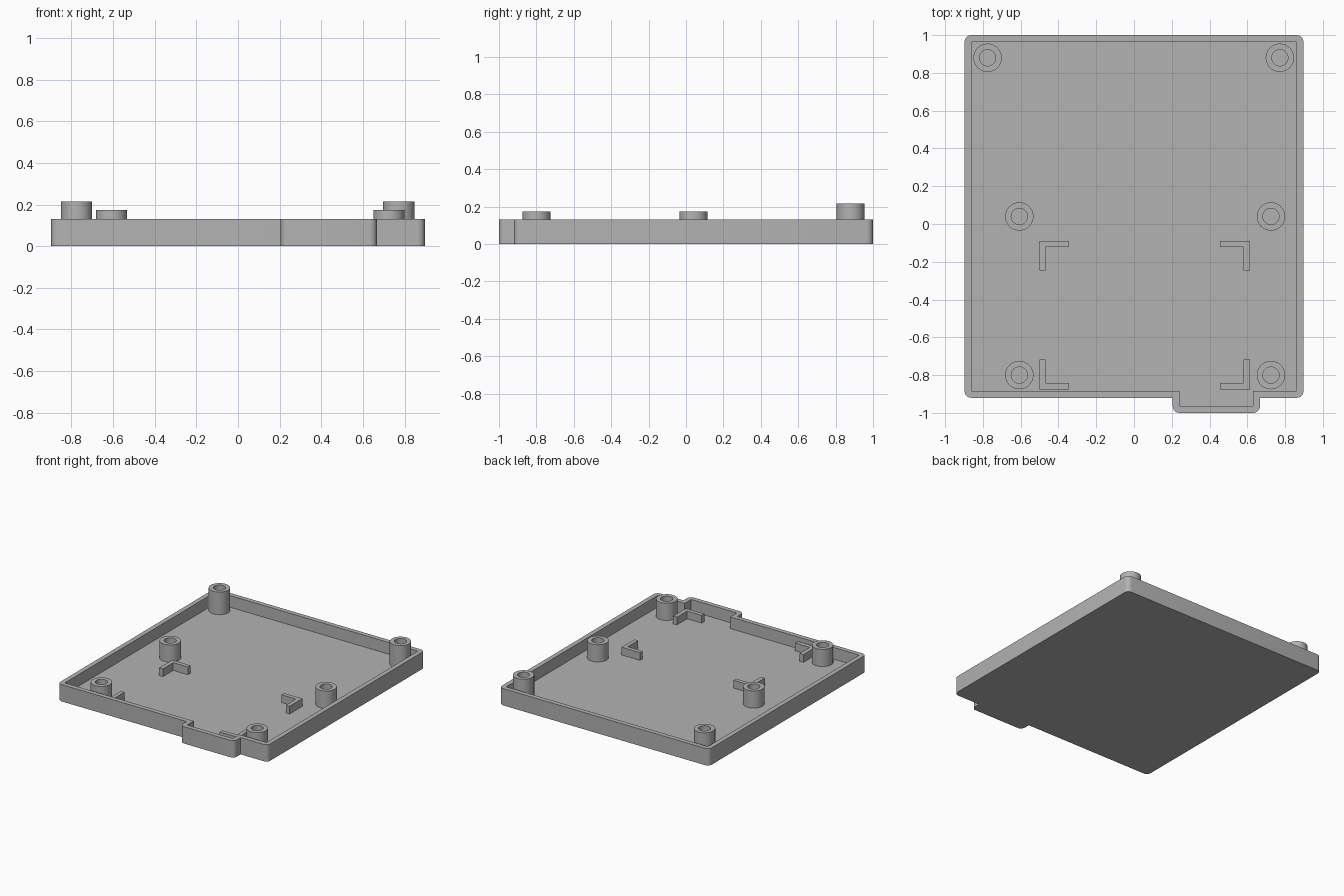
import bpy, bmesh
from math import cos, sin, pi, radians
from mathutils import Vector

if "Cube" in bpy.data.objects:
    bpy.data.objects.remove(bpy.data.objects["Cube"], do_unlink=True)

FLOOR, WALL_TOP, BRACKET_TOP = 0.04, 0.13, 0.10

grey = bpy.data.materials.new("mid grey plastic")
grey.use_nodes = True
colour = (0.45, 0.45, 0.45, 1)
grey.diffuse_color = colour
grey.node_tree.nodes["Principled BSDF"].inputs["Base Color"].default_value = colour


def circle(x, y, r, n=40):
    return [(x + r * cos(2 * pi * i / n), y + r * sin(2 * pi * i / n)) for i in range(n)]


def round_convex(points, r, steps=6):
    """Round the outward corners of a counter-clockwise right-angled outline."""
    out = []
    for i, p in enumerate(points):
        p = Vector(p)
        a = (p - Vector(points[i - 1])).normalized()
        b = (Vector(points[(i + 1) % len(points)]) - p).normalized()
        if a.cross(b) < 0:
            out.append(tuple(p))
            continue
        centre = p - a * r + b * r
        for k in range(steps + 1):
            t = k / steps * pi / 2
            out.append(tuple(centre - b * r * cos(t) + a * r * sin(t)))
    return out


def finish(bm, name):
    bmesh.ops.recalc_face_normals(bm, faces=bm.faces)
    mesh = bpy.data.meshes.new(name)
    bm.to_mesh(mesh)
    bm.free()
    mesh.materials.append(grey)
    obj = bpy.data.objects.new(name, mesh)
    bpy.context.collection.objects.link(obj)
    bpy.ops.object.select_all(action='DESELECT')
    obj.select_set(True)
    bpy.context.view_layer.objects.active = obj
    bpy.ops.object.shade_smooth_by_angle(angle=radians(30))
    return obj


def ring_edges(loop):
    return list(zip(loop, loop[1:] + loop[:1]))


def cup(name, outer, inner, bottom, inside, top):
    """Solid with a blind recess: base, outer side, rim, inner side, inner floor."""
    bm = bmesh.new()

    def level(outline, z):
        return [bm.verts.new((x, y, z)) for x, y in outline]

    rims = []
    for outline, low_z in ((outer, bottom), (inner, inside)):
        low, high = level(outline, low_z), level(outline, top)
        bm.faces.new(low)
        for (a, b), (c, d) in zip(ring_edges(low), ring_edges(high)):
            bm.faces.new((a, b, d, c))
        rims += [bm.edges.get(pair) for pair in ring_edges(high)]
    bmesh.ops.triangle_fill(bm, edges=rims, use_beauty=True, normal=(0, 0, 1))
    return finish(bm, name)


def prism(name, outline, bottom, top):
    bm = bmesh.new()
    face = bm.faces.new([bm.verts.new((x, y, bottom)) for x, y in outline])
    side = bmesh.ops.extrude_face_region(bm, geom=[face], use_keep_orig=True)
    moved = [v for v in side["geom"] if isinstance(v, bmesh.types.BMVert)]
    bmesh.ops.translate(bm, verts=moved, vec=(0, 0, top - bottom))
    return finish(bm, name)


def tray_outline(inset):
    """Rectangle with a tab on the front edge, moved inward by inset."""
    i = inset
    l, r, back, front = -0.897 + i, 0.897 - i, 1 - i, -0.92 + i
    tl, tr, tab = 0.205 + i, 0.667 - i, -1 + i
    return [(l, front), (tl, front), (tl, tab), (tr, tab),
            (tr, front), (r, front), (r, back), (l, back)]


# Open tray with rounded outer corners
cup("tray", round_convex(tray_outline(0), 0.035), tray_outline(0.036),
    0, FLOOR, WALL_TOP)

# Hollow screw posts: tall at the back, shorter in the middle and front
for row, xs, y, top in (("back", (-0.775, 0.772), 0.88, 0.215),
                        ("middle", (-0.607, 0.725), 0.04, 0.173),
                        ("front", (-0.607, 0.725), -0.80, 0.173)):
    for side, x in zip(("right", "left"), xs):
        cup(f"{row}_{side}_screw_post", circle(x, y, 0.075), circle(x, y, 0.043),
            FLOOR - 0.01, FLOOR + 0.002, top)

# L-shaped locating brackets around a rectangular area
ARM, THICK = 0.157, 0.032
for side, x, sx in (("right", -0.5, 1), ("left", 0.613, -1)):
    for row, y, sy in (("back", -0.09, -1), ("front", -0.875, 1)):
        shape = [(0, 0), (ARM, 0), (ARM, THICK), (THICK, THICK), (THICK, ARM), (0, ARM)]
        prism(f"{row}_{side}_bracket", [(x + sx * u, y + sy * v) for u, v in shape],
              FLOOR - 0.01, BRACKET_TOP)
